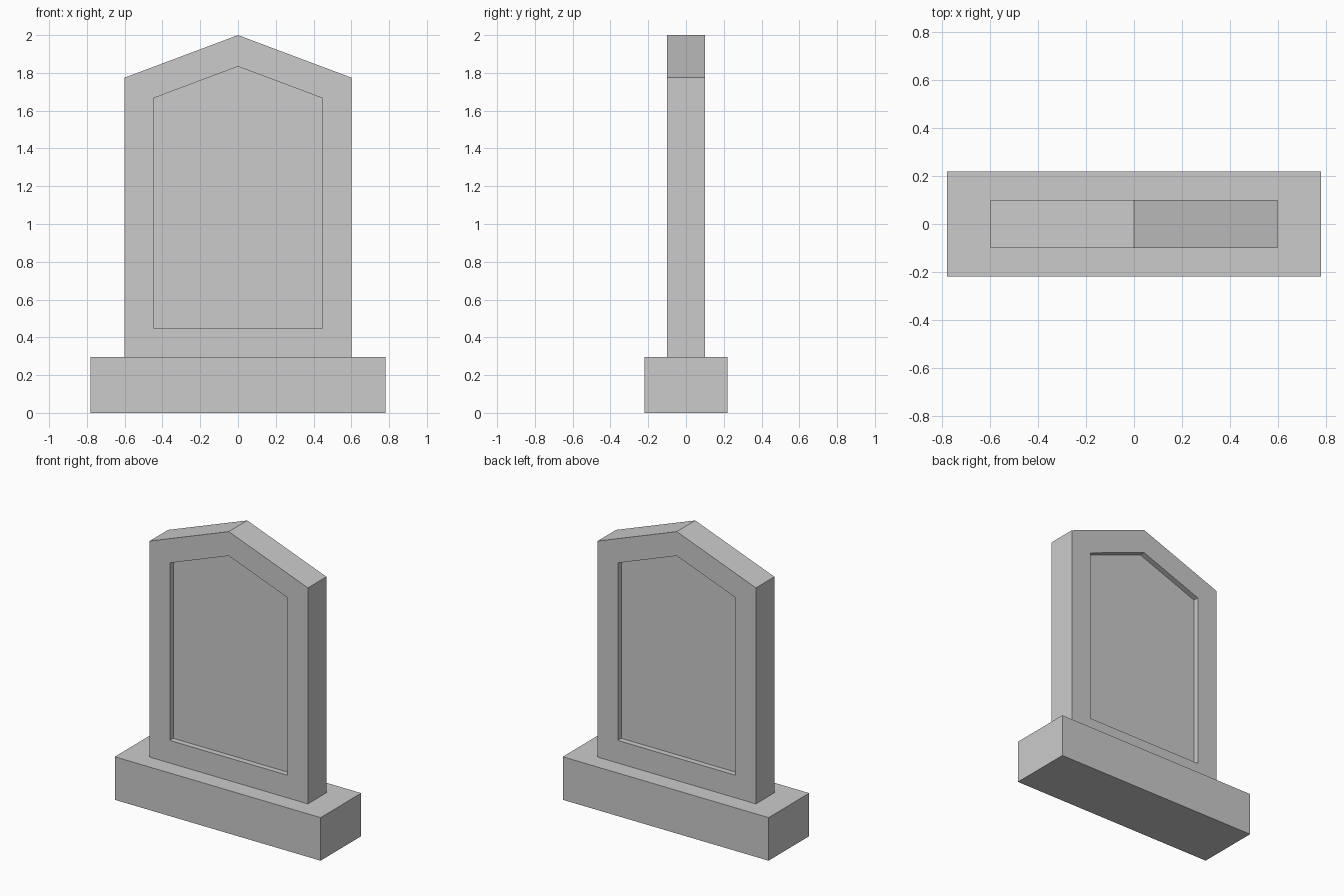
import bpy, bmesh

if "Cube" in bpy.data.objects:
    bpy.data.objects.remove(bpy.data.objects["Cube"])


def gable(half_width, bottom, shoulder, apex):
    """Five-sided gabled outline in x, z."""
    return [(-half_width, bottom), (half_width, bottom), (half_width, shoulder),
            (0, apex), (-half_width, shoulder)]


def loft(name, loops):
    """Join successive (outline, y) loops with quads and cap both ends."""
    bm = bmesh.new()
    rings = [[bm.verts.new((x, y, z)) for x, z in outline] for outline, y in loops]
    for a, b in zip(rings, rings[1:]):
        n = len(a)
        for i in range(n):
            j = (i + 1) % n
            bm.faces.new((a[i], a[j], b[j], b[i]))
    bm.faces.new(rings[0])
    bm.faces.new(rings[-1])
    bmesh.ops.recalc_face_normals(bm, faces=bm.faces[:])
    mesh = bpy.data.meshes.new(name)
    bm.to_mesh(mesh)
    bm.free()
    obj = bpy.data.objects.new(name, mesh)
    bpy.context.collection.objects.link(obj)
    return obj


BASE_TOP = 0.295

# Plinth
w, d = 0.78, 0.22
box = [(-w, 0), (w, 0), (w, BASE_TOP), (-w, BASE_TOP)]
loft("plinth", [(box, -d), (box, d)])

# Upright slab with a recessed panel on the front and back
half, recess = 0.10, 0.038
outer = gable(0.60, BASE_TOP, 1.775, 2.0)
inner = gable(0.447, 0.45, 1.666, 1.834)
loft("slab", [(inner, -half + recess), (inner, -half), (outer, -half),
              (outer, half), (inner, half), (inner, half - recess)])
